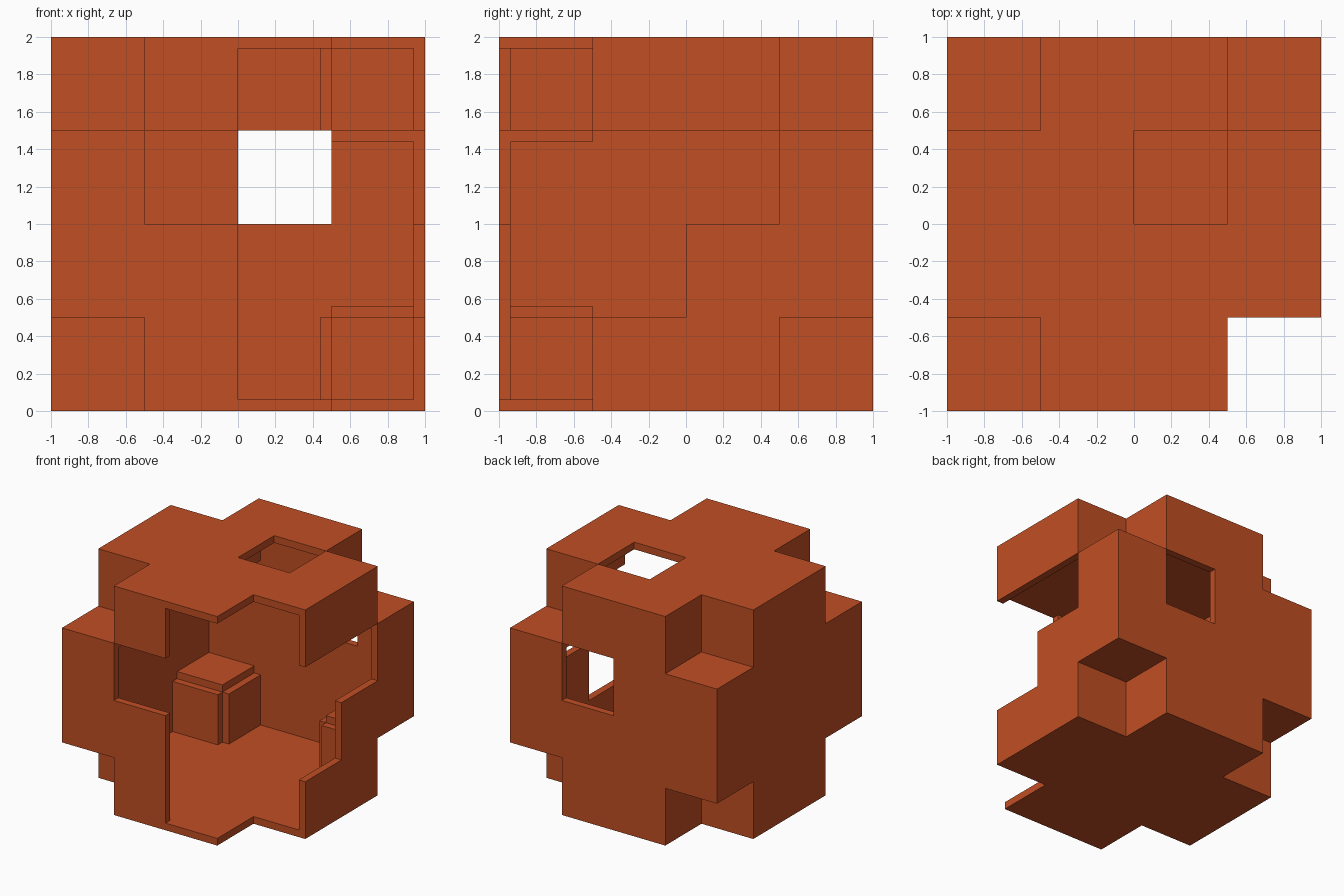
import bpy
import bmesh
from itertools import product

cube = bpy.data.objects.get("Cube")
if cube:
    bpy.data.objects.remove(cube, do_unlink=True)

CELL = 0.5           # the block is a 4 x 4 x 4 grid of cells
THICK = 0.0625       # wall thickness

rust = bpy.data.materials.new("rust_orange")
rust.use_nodes = True
COLOUR = (0.53, 0.077, 0.017, 1.0)
rust.diffuse_color = COLOUR
rust.node_tree.nodes["Principled BSDF"].inputs["Base Color"].default_value = COLOUR

WALLS = {(0, -1): "right_wall", (0, 1): "left_wall",
         (1, -1): "front_wall", (1, 1): "back_wall",
         (2, -1): "bottom_wall", (2, 1): "top_wall"}


def is_corner(c):
    return all(n in (0, 3) for n in c)


def is_open(axis, sign, c):
    """Openings cut in the outer walls."""
    i, j, k = c
    if (axis, sign) == (1, -1):      # front: one half plus a window
        return i >= 2 or (i, k) == (1, 2)
    if (axis, sign) == (0, 1):       # stepped opening
        return (j, k) in {(0, 1), (1, 1), (0, 2), (1, 2), (2, 2)}
    if (axis, sign) == (1, 1):       # back window
        return (i, k) == (2, 2)
    if (axis, sign) == (2, 1):       # top window
        return (i, j) == (2, 2)
    return False


def panel(c, axis, sign):
    """Corner points of one cell face, wound so its normal points outward."""
    u, v = (axis + 1) % 3, (axis + 2) % 3
    steps = [(0, 0), (1, 0), (1, 1), (0, 1)]
    points = []
    for du, dv in steps[::sign]:
        p = list(c)
        p[axis] += sign > 0
        p[u] += du
        p[v] += dv
        points.append((p[0] * CELL - 1, p[1] * CELL - 1, p[2] * CELL))
    return points


def add_plates(name, panels, merge):
    """Flat panels thickened inward into plates."""
    bm = bmesh.new()
    for points in panels:
        bm.faces.new([bm.verts.new(p) for p in points])
    if merge:
        bmesh.ops.remove_doubles(bm, verts=bm.verts, dist=1e-4)
        bmesh.ops.dissolve_limit(bm, angle_limit=0.01, verts=bm.verts, edges=bm.edges)
    mesh = bpy.data.meshes.new(name)
    bm.to_mesh(mesh)
    bm.free()
    mesh.materials.append(rust)
    obj = bpy.data.objects.new(name, mesh)
    bpy.context.collection.objects.link(obj)
    shell = obj.modifiers.new("thickness", 'SOLIDIFY')
    shell.thickness = THICK
    shell.offset = -1


# Sort every exposed cell face into an outer wall or a corner recess
parts = {}
for c in product(range(4), repeat=3):
    if is_corner(c):
        continue
    for axis, sign in WALLS:
        n = list(c)
        n[axis] += sign
        if not 0 <= n[axis] <= 3:
            if not is_open(axis, sign, c):
                parts.setdefault(WALLS[axis, sign], []).append(panel(c, axis, sign))
        elif is_corner(n) and (n[0], n[1]) != (3, 0):   # one upright edge stays open
            name = "_".join(("bottom" if n[2] == 0 else "top",
                             "front" if n[1] == 0 else "back",
                             "right" if n[0] == 0 else "left", "recess"))
            parts.setdefault(name, []).append(panel(c, axis, sign))

for name, panels in parts.items():
    add_plates(name, panels, merge=name.endswith("wall"))
